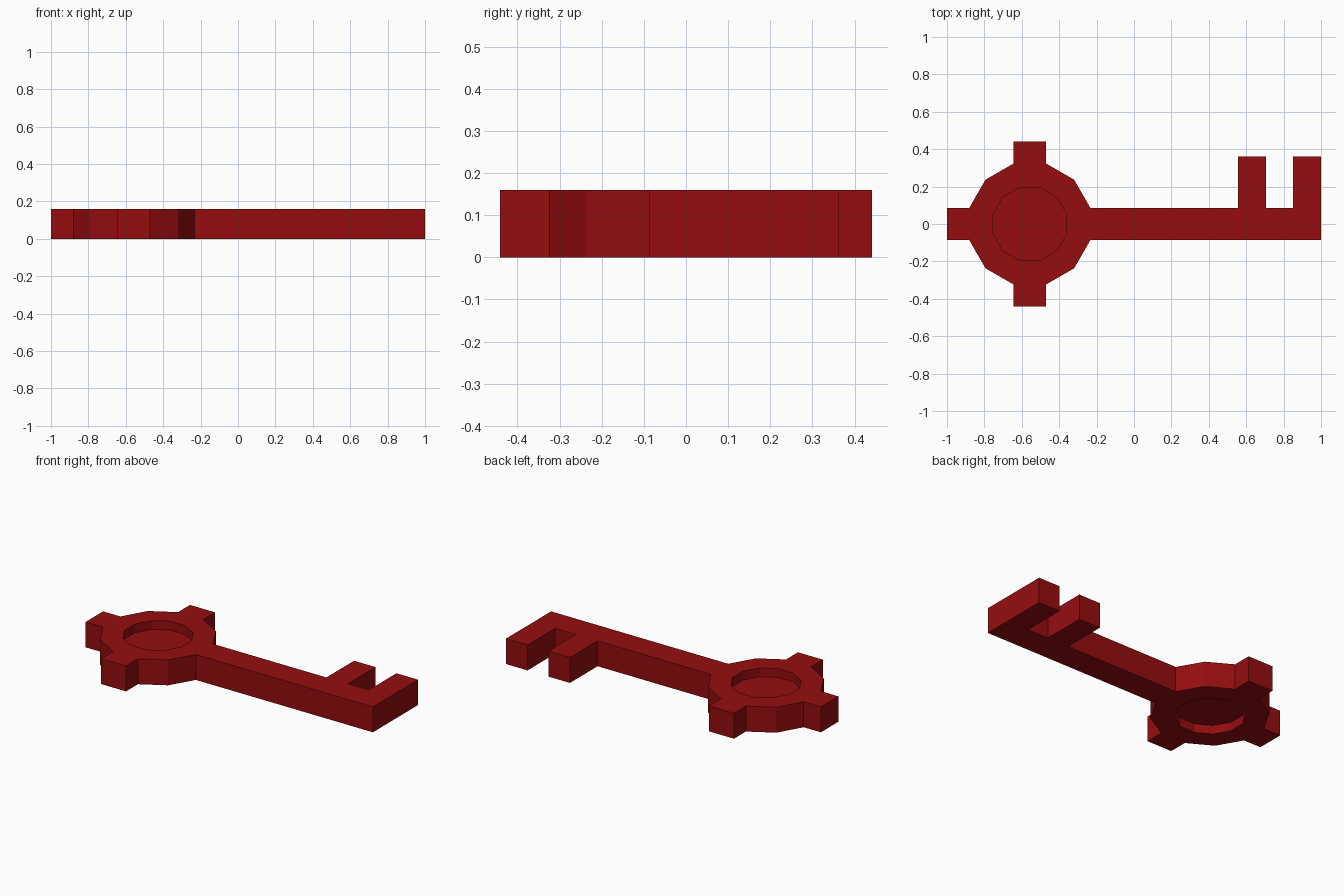
import bpy, bmesh
from math import cos, pi
from mathutils import Vector, Matrix

if "Cube" in bpy.data.objects:
    bpy.data.objects.remove(bpy.data.objects["Cube"])

SIDES, RADIUS, HOLE, THICK, DEPTH = 12, 0.335, 0.203, 0.16, 0.055
CENTRE = Vector((-0.557, 0, THICK / 2))

bm = bmesh.new()


def face_towards(direction):
    """Face pointing in a direction that lies furthest along it."""
    d = Vector(direction)
    bm.normal_update()
    faces = [f for f in bm.faces if f.normal.dot(d) > 0.99]
    return max(faces, key=lambda f: f.calc_center_median().dot(d))


def extrude_to(face, axis, value):
    """Extrude a face and flatten its end at a coordinate; return the end face."""
    end = bmesh.ops.extrude_discrete_faces(bm, faces=[face])["faces"][0]
    for v in end.verts:
        v.co[axis] = value
    return end


# Twelve-sided bow with flats facing the axes
bmesh.ops.create_cone(bm, cap_ends=True, segments=SIDES, radius1=RADIUS,
                      radius2=RADIUS, depth=THICK,
                      matrix=Matrix.Translation(CENTRE) @ Matrix.Rotation(pi / SIDES, 4, 'Z'))

# Shallow round recess on both faces
for side in (1, -1):
    cap = face_towards((0, 0, side))
    bmesh.ops.inset_region(bm, faces=[cap], use_even_offset=True,
                           thickness=(RADIUS - HOLE) * cos(pi / SIDES))
    floor = bmesh.ops.extrude_discrete_faces(bm, faces=[cap])["faces"][0]
    bmesh.ops.translate(bm, verts=floor.verts, vec=(0, 0, -side * DEPTH))

# Three lugs around the bow
for direction, axis, value in (((-1, 0, 0), 0, -1.0),
                               ((0, 1, 0), 1, 0.442),
                               ((0, -1, 0), 1, -0.442)):
    extrude_to(face_towards(direction), axis, value)

# Shaft, divided where the teeth begin and end
end = face_towards((1, 0, 0))
for x in (0.555, 0.705, 0.85, 1.0):
    end = extrude_to(end, 0, x)

# Two teeth on the +y side of the shaft
bm.normal_update()
for x in (0.63, 0.925):
    side = next(f for f in bm.faces if f.normal.y > 0.99
                and abs(f.calc_center_median().x - x) < 0.02)
    extrude_to(side, 1, 0.362)

# Merge the coplanar divisions of the shaft and teeth
bmesh.ops.recalc_face_normals(bm, faces=bm.faces)
bmesh.ops.dissolve_limit(bm, angle_limit=0.01, verts=bm.verts, edges=bm.edges)

mesh = bpy.data.meshes.new("key")
bm.to_mesh(mesh)
bm.free()
key = bpy.data.objects.new("key", mesh)
bpy.context.collection.objects.link(key)

# Dark red finish
red = bpy.data.materials.new("dark_red")
red.diffuse_color = (0.3, 0.004, 0.005, 1)
red.use_nodes = True
red.node_tree.nodes["Principled BSDF"].inputs["Base Color"].default_value = red.diffuse_color
mesh.materials.append(red)
